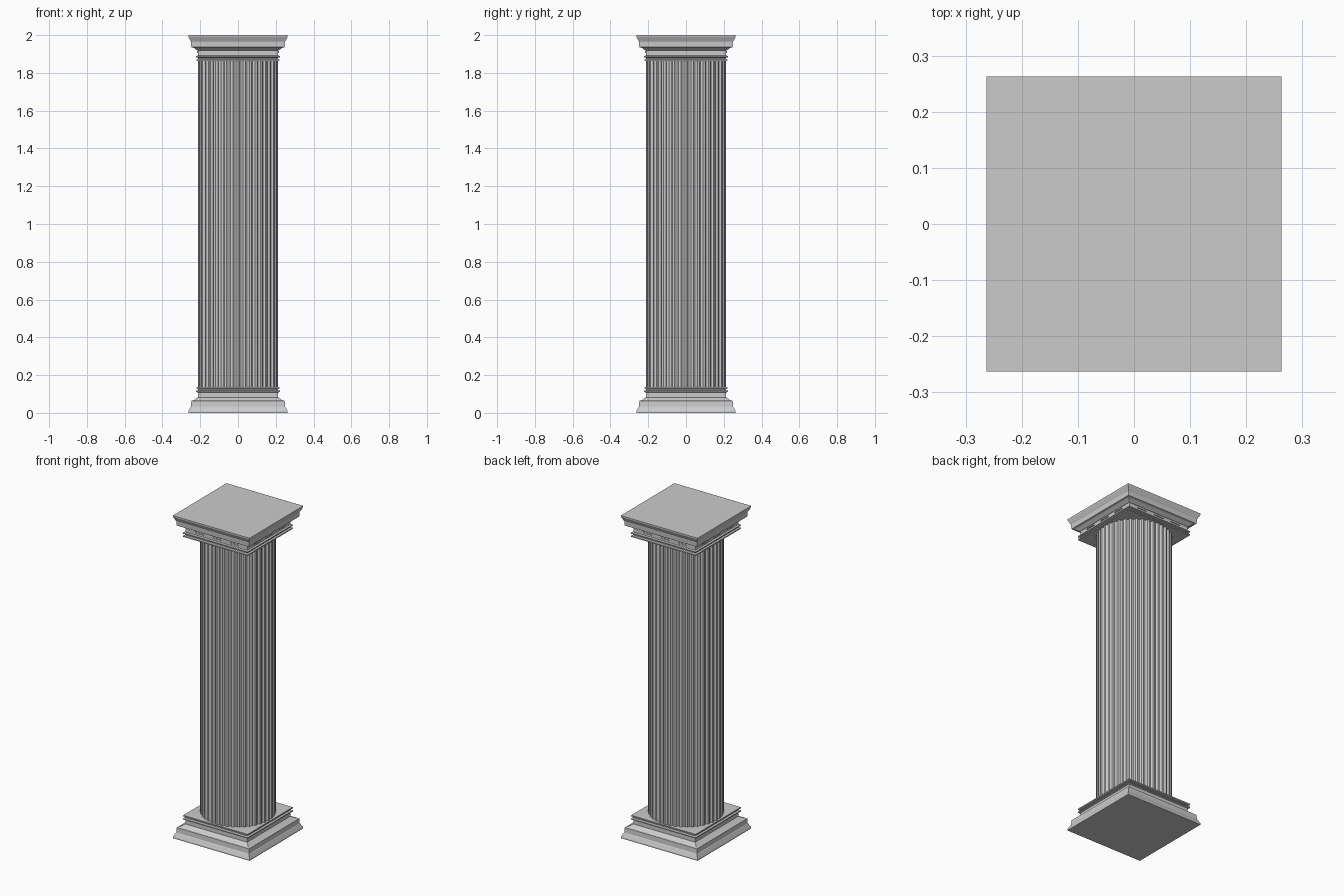
import bpy, bmesh, math

if "Cube" in bpy.data.objects:
    bpy.data.objects.remove(bpy.data.objects["Cube"])

def make(name, verts, faces):
    me = bpy.data.meshes.new(name)
    me.from_pydata(verts, [], faces)
    bm = bmesh.new()
    bm.from_mesh(me)
    bmesh.ops.recalc_face_normals(bm, faces=bm.faces)
    bm.to_mesh(me)
    bm.free()
    ob = bpy.data.objects.new(name, me)
    bpy.context.collection.objects.link(ob)
    return ob

def loft(name, rings):
    # Stack equal-sized rings and cap both ends
    n = len(rings[0])
    verts = [p for r in rings for p in r]
    faces = [(k*n + i, k*n + (i+1) % n, (k+1)*n + (i+1) % n, (k+1)*n + i)
             for k in range(len(rings) - 1) for i in range(n)]
    faces += [tuple(range(n)), tuple(range(len(verts) - n, len(verts)))]
    return make(name, verts, faces)

def square(h, z):
    return [(-h, -h, z), (h, -h, z), (h, h, z), (-h, h, z)]

# Moulding profile shared by base and capital: (half width, height)
profile = [(0.263, 0), (0.263, 0.008), (0.252, 0.03), (0.249, 0.034),
           (0.247, 0.064), (0.235, 0.067), (0.217, 0.08), (0.212, 0.082),
           (0.212, 0.108), (0.222, 0.111), (0.222, 0.117), (0.211, 0.120),
           (0.211, 0.127), (0.221, 0.130), (0.221, 0.137)]
loft("base", [square(h, z) for h, z in profile])
loft("capital", [square(h, 2 - z) for h, z in profile])

# Fluted shaft: each flute is a ridge followed by a shallow groove
flutes, R, depth = 40, 0.213, 0.009
step = 2 * math.pi / flutes
section = [(-0.5, 0), (-0.32, 0), (-0.18, 0.75), (0, 1), (0.18, 0.75), (0.32, 0)]
ring = []
for i in range(flutes):
    for t, d in section:
        a, r = (i + 0.5 + t) * step, R - d * depth
        ring.append((r * math.cos(a), r * math.sin(a)))
loft("fluted_shaft", [[(x, y, z) for x, y in ring] for z in (0.134, 1.866)])

# Zigzag ornaments on the four frieze faces
verts, faces = [], []
for side in range(4):
    c, s = round(math.cos(side * math.pi / 2)), round(math.sin(side * math.pi / 2))
    for cx in (-0.12, 0, 0.12):
        for k in (-1, 0, 1):
            x, b = cx + k * 0.022, len(verts)
            for y in (-0.205, -0.217):
                for px, z in ((x - 0.011, 1.904), (x + 0.011, 1.904), (x, 1.915)):
                    verts.append((px * c - y * s, px * s + y * c, z))
            faces += [tuple(b + j for j in f) for f in
                      ((0, 1, 2), (3, 5, 4), (0, 3, 4, 1), (1, 4, 5, 2), (2, 5, 3, 0))]
make("frieze_ornament", verts, faces)
